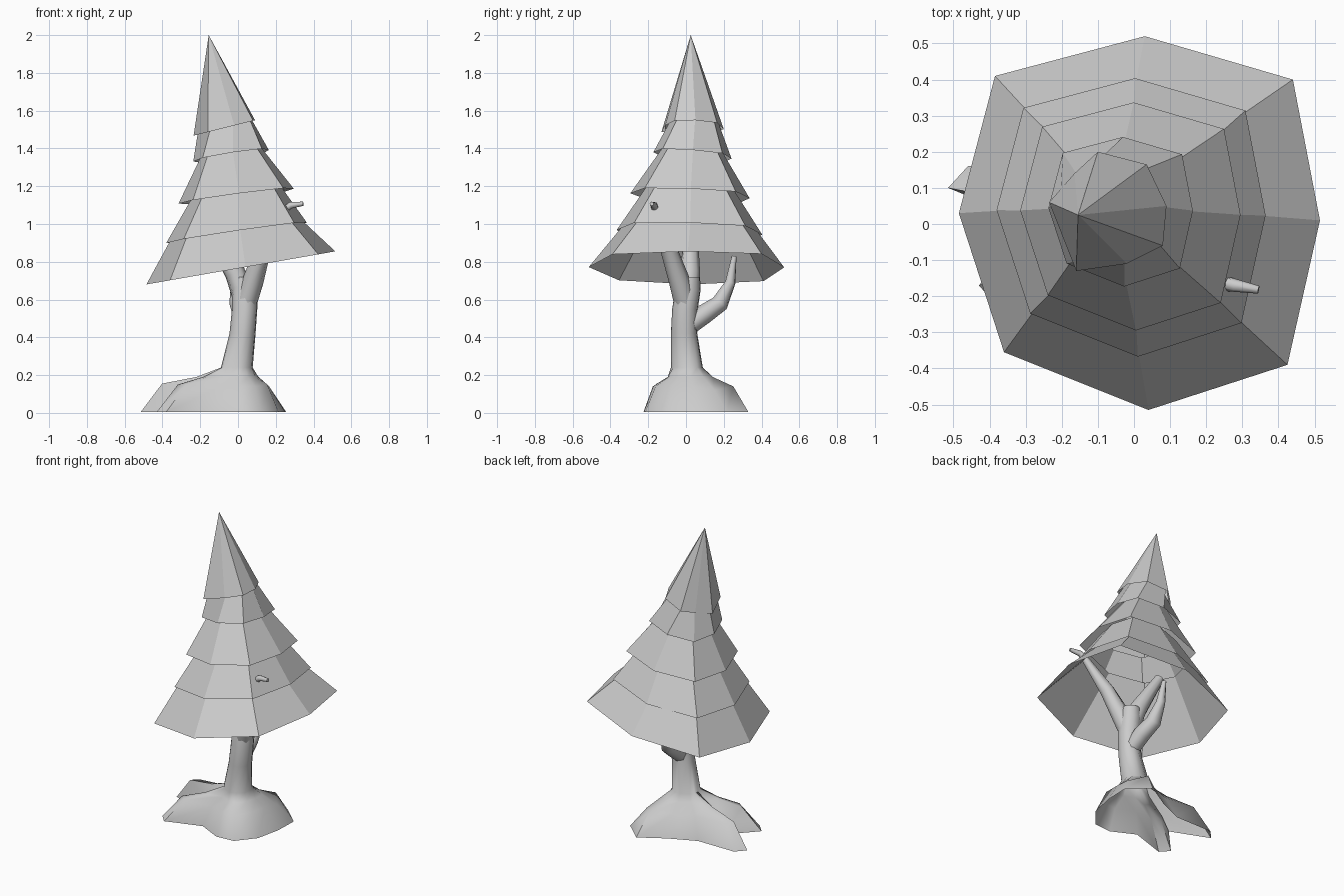
import bpy, math
from mathutils import Vector
import bmesh

if "Cube" in bpy.data.objects:
    bpy.data.objects.remove(bpy.data.objects["Cube"])


def loft(name, rings, cap_end=False, tip=None, smooth=None):
    """Skin a list of equal-length point rings into one mesh object."""
    bm = bmesh.new()
    loops = [[bm.verts.new(p) for p in ring] for ring in rings]
    n = len(loops[0])
    for a, b in zip(loops, loops[1:]):
        for i in range(n):
            j = (i + 1) % n
            bm.faces.new((a[i], a[j], b[j], b[i]))
    if tip is not None:
        t = bm.verts.new(tip)
        for i in range(n):
            bm.faces.new((loops[-1][i], loops[-1][(i + 1) % n], t))
    elif cap_end:
        bm.faces.new(loops[-1])
    me = bpy.data.meshes.new(name)
    bm.to_mesh(me)
    bm.free()
    ob = bpy.data.objects.new(name, me)
    bpy.context.collection.objects.link(ob)
    if smooth:
        bpy.ops.object.select_all(action='DESELECT')
        ob.select_set(True)
        bpy.context.view_layer.objects.active = ob
        bpy.ops.object.shade_smooth_by_angle(angle=math.radians(smooth))
    return ob


def tube(name, path, sides=8):
    """Tapered branch through (x, y, z, radius) points."""
    pts = [Vector(p[:3]) for p in path]
    rings = []
    for k, p in enumerate(pts):
        d = pts[min(k + 1, len(pts) - 1)] - pts[max(k - 1, 0)]
        q = d.to_track_quat('Z', 'Y')
        r = path[k][3]
        rings.append([p + q @ Vector((r * math.cos(2 * math.pi * i / sides),
                                      r * math.sin(2 * math.pi * i / sides), 0))
                      for i in range(sides)])
    return loft(name, rings, cap_end=True, smooth=50)


# Foliage: one irregular octagon reused for the stacked, tilted skirts
octagon = [(.03, .52), (.44, .40), (.515, .01), (.425, -.39),
           (.04, -.515), (-.36, -.355), (-.485, .03), (-.385, .41)][::-1]
crown = [(-.10, .20), (.035, .165), (.09, .05), (.08, -.06),
         (-.02, -.11), (-.16, -.13), (-.235, .06), (-.165, .14)][::-1]


def skirt(cx, cy, s):
    return [(cx + (x - .015) * s, cy + (y - .005) * s) for x, y in octagon]


# outline, height at x=0, tilt in x, tilt in y,
# how far the tier below tucks in under this rim, how far this tier runs on upward
tiers = [
    (skirt(.015, .005, 1), .765, .175, 0, 1, 1.6),
    (skirt(-.008, .02, .745), .955, .145, -.03, .94, 1.3),
    (skirt(-.01, .0225, .61), 1.15, .13, -.04, .79, 1.3),
    (skirt(-.037, .035, .40), 1.37, .15, -.08, .82, 1.3),
    (crown, 1.527, .25, 0, .87, 1),
]
rims = [[Vector((x, y, h + tx * x + ty * y)) for x, y in outline]
        for outline, h, tx, ty, _, _ in tiers]
for k, rim in enumerate(rims[:-1]):
    above, tuck, run = rims[k + 1], tiers[k + 1][4], tiers[k][5]
    c = sum(above, Vector()) / len(above)
    inner = [c + (p - c) * tuck + Vector((0, 0, .012)) for p in above]
    top = [a + (b - a) * run for a, b in zip(rim, inner)]
    loft(f"foliage_tier_{k + 1}", [rim, top])
loft("foliage_top", [rims[-1]], tip=(-.155, .025, 2.0))

# Trunk: flared root outline blended up into a round, leaning stem
# each root point: x, y, shoulder scale, shoulder height
roots = [(.215, -.1, .72, .15), (.25, .06, .66, .14), (.255, .215, .7, .12),
         (.13, .33, .76, .14), (-.03, .235, .7, .14), (-.2, .16, .72, .14),
         (-.46, .16, .78, .15), (-.515, .10, .78, .155), (-.27, .0, .8, .09),
         (-.43, -.17, .74, .15), (-.38, -.225, .72, .15),
         (-.15, -.15, .75, .13), (.0, -.225, .78, .14), (.12, -.215, .75, .14)]


def stem(cx, cy, z, r):
    return [(cx + r * math.cos(a), cy + r * math.sin(a), z)
            for a in (math.atan2(y, x) for x, y, _, _ in roots)]


loft("trunk", [
    [(x, y, 0.005) for x, y, _, _ in roots],
    [(x * s, y * s, h) for x, y, s, h in roots],
    [(x * .43, y * .43, .19) for x, y, _, _ in roots],
    stem(-.005, .005, .24, .085),
    stem(.025, -.01, .42, .07),
    stem(.036, -.005, .55, .068),
    stem(.037, .01, .65, .068),
    stem(.037, .015, .72, .06)], cap_end=True, smooth=60)

# Branches
tube("back_branch", [(.03, .0, .45, .05), (.02, .10, .525, .052), (.0, .18, .58, .047),
                     (-.01, .235, .69, .028), (-.02, .255, .83, .014)])
tube("right_branch", [(.037, .0, .57, .06), (.08, -.035, .70, .056), (.13, -.09, .86, .045),
                      (.25, -.165, 1.08, .022), (.28, -.17, 1.10, .018),
                      (.345, -.182, 1.107, .011)])
tube("left_branch", [(.037, .01, .59, .06), (-.015, .02, .74, .055),
                     (-.17, .03, 1.0, .03)])
